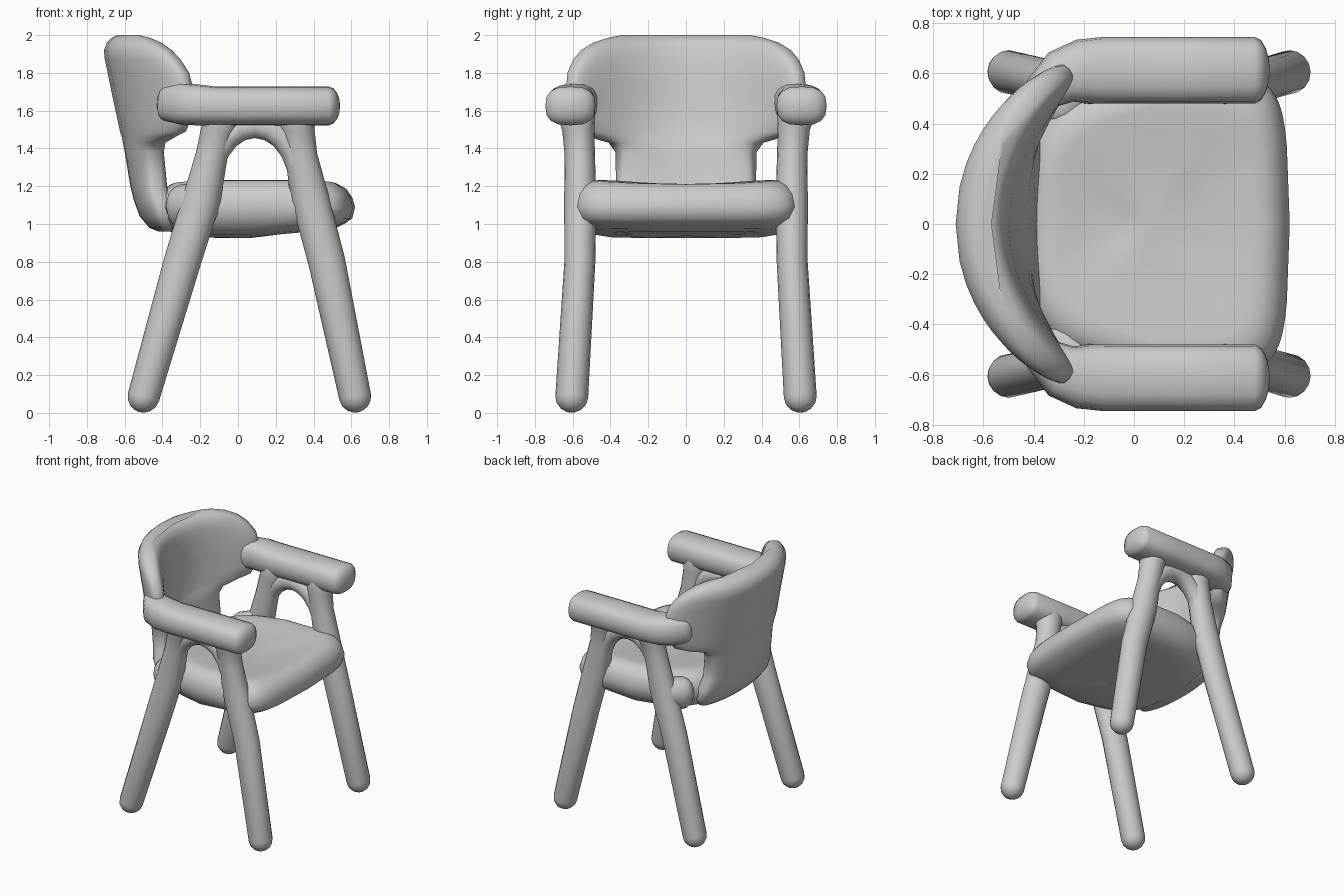
import bpy, bmesh
from math import sin, cos, pi, radians
from mathutils import Vector

if "Cube" in bpy.data.objects:
    bpy.data.objects.remove(bpy.data.objects["Cube"])

grey = bpy.data.materials.new("light_grey")
grey.use_nodes = True
grey.diffuse_color = (0.6, 0.6, 0.6, 1)
grey.node_tree.nodes["Principled BSDF"].inputs["Base Color"].default_value = (0.6, 0.6, 0.6, 1)


def spow(v, e):
    """Signed power, for superellipse sections."""
    return abs(v) ** e * (1 if v >= 0 else -1)


def loft(name, rings):
    """Skin a stack of equal-length rings and close both ends."""
    bm = bmesh.new()
    loops = [[bm.verts.new(p) for p in ring] for ring in rings]
    n = len(loops[0])
    for low, high in zip(loops, loops[1:]):
        for i in range(n):
            j = (i + 1) % n
            bm.faces.new((low[i], low[j], high[j], high[i]))
    for loop in (loops[0], loops[-1]):
        mid = bm.verts.new(sum((v.co for v in loop), Vector()) / n)
        for i in range(n):
            bm.faces.new((loop[i], loop[(i + 1) % n], mid))
    bmesh.ops.recalc_face_normals(bm, faces=bm.faces)
    mesh = bpy.data.meshes.new(name)
    bm.to_mesh(mesh)
    bm.free()
    mesh.materials.append(grey)
    obj = bpy.data.objects.new(name, mesh)
    bpy.context.collection.objects.link(obj)
    bpy.ops.object.select_all(action='DESELECT')
    obj.select_set(True)
    bpy.context.view_layer.objects.active = obj
    bpy.ops.object.shade_smooth_by_angle(angle=radians(50))


def tube(name, path, radii, side, power=1.0, cap=0.083, n=16):
    """Sweep an oval of (side, up) radii along a path, with domed ends."""
    pts = [Vector(p) for p in path]
    stations = []
    for k, (p, r) in enumerate(zip(pts, radii)):
        t = (pts[min(k + 1, len(pts) - 1)] - pts[max(k - 1, 0)]).normalized()
        stations.append((p, t, r, 1.0))

    def dome(end, sign):
        p, t, r, _ = end
        return [(p + t * sign * cap * sin(a), t, r, cos(a))
                for a in (radians(d) for d in (25, 50, 70, 85))]

    stations = dome(stations[0], -1)[::-1] + stations + dome(stations[-1], 1)
    rings = []
    for p, t, (a, b), s in stations:
        u = (Vector(side) - t * t.dot(Vector(side))).normalized()
        v = t.cross(u)
        rings.append([p + u * a * s * spow(cos(q), power) + v * b * s * spow(sin(q), power)
                      for q in (2 * pi * i / n for i in range(n))])
    loft(name, rings)


# Seat: cushion-like slab, squarer at the front, with raised sides and a dished top
def seat_ring(inset, z, n=64):
    ring = []
    for i in range(n):
        a = 2 * pi * i / n
        front = cos(a) > 0
        e = 0.28 if front else 0.5
        c, s = spow(cos(a), e), spow(sin(a), e)
        width = 0.6 if front else 0.6 + 0.1 * c
        lift = 0.03 * max(c, 0) if z < 1 else 0.02 * s * s * (z > 1.1)
        x = 0.06 + ((0.56 if front else 0.5) - inset) * c - 0.04 * s * s * max(c, 0)
        ring.append((x, (width - inset) * s, z + lift))
    return ring


loft("seat", [seat_ring(i, z) for i, z in (
    (0.40, 0.925), (0.2, 0.93), (0.11, 0.945), (0.05, 0.975), (0.015, 1.03), (0, 1.09),
    (0.015, 1.14), (0.045, 1.185), (0.09, 1.21), (0.14, 1.212), (0.22, 1.2), (0.4, 1.19))])


# Backrest: curved shell, narrow below and spreading into a rounded top
def back_ring(z, outer, width, half, bend, n=48):
    ring = []
    for i in range(n):
        a = 2 * pi * i / n
        y = width * spow(cos(a), 0.7)
        slope = 2 * bend * y + 1.2 * bend * y ** 3
        normal = Vector((1, -slope, 0)).normalized()
        mid = Vector((outer + half + bend * y * y + 0.3 * bend * y ** 4, y, z))
        ring.append(mid + normal * half * spow(sin(a), 0.6))
    return ring


loft("backrest", [back_ring(*r) for r in (
    (0.96, -0.42, 0.30, 0.03, 0.3), (0.98, -0.47, 0.36, 0.06, 0.3), (1.04, -0.52, 0.40, 0.09, 0.3),
    (1.12, -0.55, 0.40, 0.09, 0.35), (1.2, -0.57, 0.365, 0.09, 0.4), (1.38, -0.6, 0.365, 0.09, 0.55),
    (1.43, -0.61, 0.40, 0.09, 0.6), (1.46, -0.615, 0.50, 0.085, 0.65), (1.49, -0.625, 0.57, 0.085, 0.7),
    (1.56, -0.64, 0.605, 0.085, 0.73), (1.7, -0.67, 0.62, 0.09, 0.78), (1.8, -0.69, 0.61, 0.095, 0.78),
    (1.87, -0.705, 0.58, 0.097, 0.78), (1.92, -0.71, 0.54, 0.095, 0.78), (1.96, -0.695, 0.48, 0.08, 0.78),
    (1.985, -0.67, 0.41, 0.055, 0.78), (2.0, -0.64, 0.34, 0.02, 0.78))])

for label, m in (("left", 1), ("right", -1)):
    # Armrest: broad rounded bar, curling inward into the backrest
    tube(f"{label}_armrest",
         [(x, m * y, z) for x, y, z in (
             (0.48, 0.612, 1.625), (0.2, 0.612, 1.625), (-0.12, 0.612, 1.625),
             (-0.21, 0.607, 1.63), (-0.29, 0.585, 1.635), (-0.36, 0.53, 1.64))],
         [(0.133, 0.103)] * 3 + [(0.128, 0.108), (0.11, 0.11), (0.08, 0.1)],
         (0, 1, 0), power=0.75, cap=0.06)

    # Legs: splayed tapered posts that flare under the armrest
    for end, xs in (("rear", (-0.5, -0.295, -0.19, -0.14, -0.105, -0.085)),
                    ("front", (0.62, 0.47, 0.38, 0.335, 0.315, 0.31))):
        tube(f"{label}_{end}_leg",
             [(x, m * y, z) for x, y, z in zip(
                 xs, (0.605, 0.562, 0.56, 0.562, 0.57, 0.58), (0.085, 0.8, 1.14, 1.36, 1.5, 1.58))],
             [(0.087, 0.085), (0.082, 0.098), (0.085, 0.1), (0.08, 0.085), (0.085, 0.09), (0.1, 0.11)],
             (0, 1, 0))

    # Arch: curved web joining the two legs below the armrest
    angles = [pi * k / 10 for k in range(11)]
    tube(f"{label}_arch",
         [(0.09 - 0.245 * cos(a), m * 0.565, 1.2 + 0.32 * sin(a)) for a in angles],
         [(0.065, 0.065)] * len(angles), (0, 1, 0), cap=0.05)

    # Seat corner: short swelling where the seat runs into the rear leg
    tube(f"{label}_seat_corner",
         [(-0.29, m * 0.46, 1.09), (-0.24, m * 0.51, 1.095), (-0.19, m * 0.55, 1.1)],
         [(0.1, 0.12)] * 3, (0, 1, 0))
